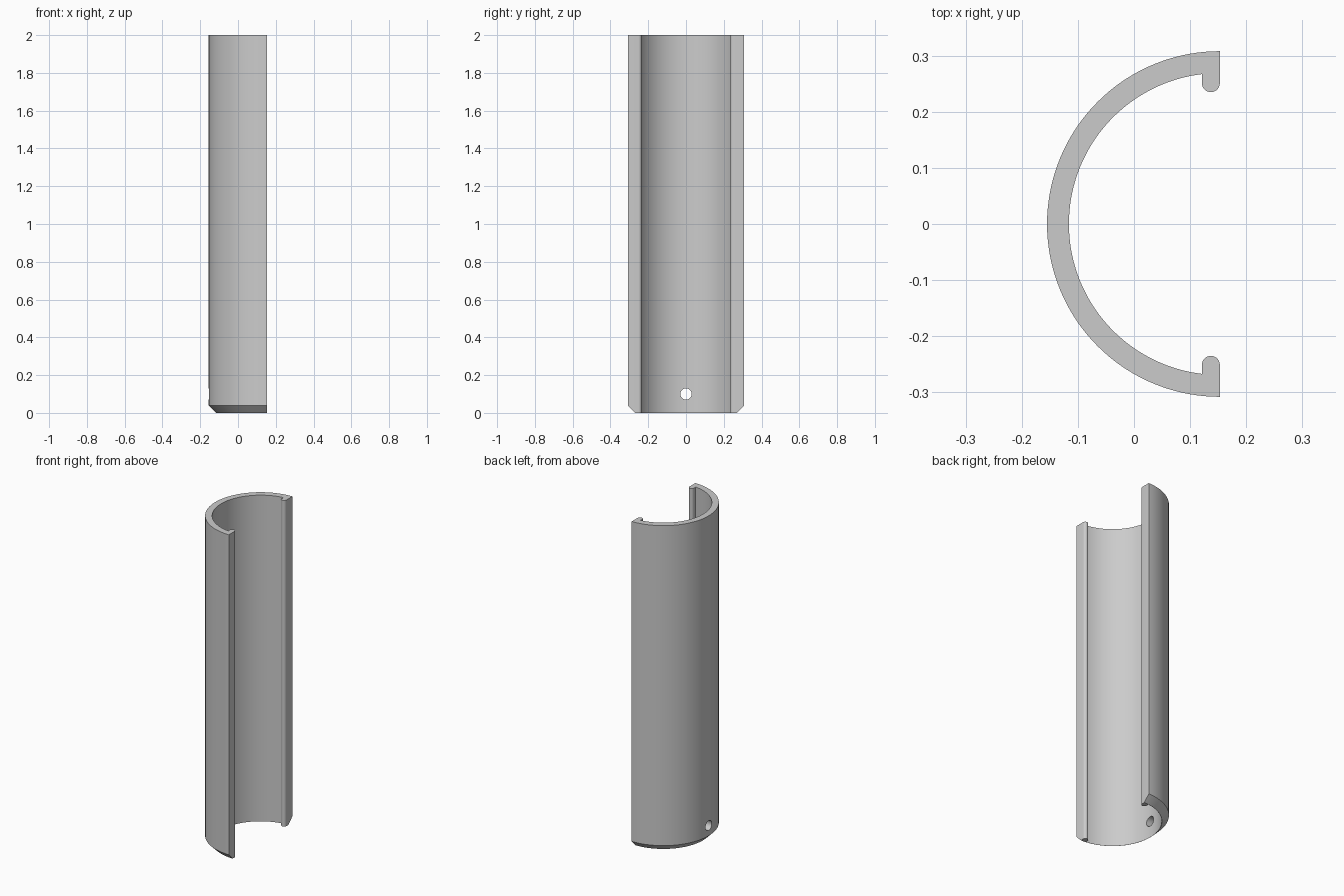
import bpy, bmesh, math

cube = bpy.data.objects.get("Cube")
if cube:
    bpy.data.objects.remove(cube, do_unlink=True)

EDGE = 0.153                 # x of the open edge and arc centre
OUTER, INNER = 0.308, 0.269  # shell radii
LIP = 0.016                  # half the lip thickness
LIP_Y = 0.251                # centre of the rounded lip tip
HEIGHT, CHAMFER = 2.0, 0.038


def arc(cx, cy, r, start, end, steps):
    angles = [start + (end - start) * i / steps for i in range(steps + 1)]
    return [(cx + r * math.cos(a), cy + r * math.sin(a)) for a in angles]


# Half-round cross-section with an inward lip at each end
outer = arc(EDGE, 0, OUTER, math.pi / 2, 3 * math.pi / 2, 72)
tapered = arc(EDGE, 0, OUTER - CHAMFER, math.pi / 2, 3 * math.pi / 2, 72)
lip = arc(EDGE - LIP, -LIP_Y, LIP, 0, math.pi, 12)
lean = math.asin(2 * LIP / INNER)
inner = arc(EDGE, 0, INNER, 3 * math.pi / 2 - lean, math.pi / 2 + lean, 72)
inside = lip + inner + [(x, -y) for x, y in reversed(lip)]

# Shell: chamfered foot, then a straight extrusion
bm = bmesh.new()
levels = [(tapered, 0), (outer, CHAMFER), (outer, HEIGHT)]
rings = [[bm.verts.new((x, y, z)) for x, y in rim + inside] for rim, z in levels]
for low, high in zip(rings, rings[1:]):
    for i in range(len(low)):
        j = (i + 1) % len(low)
        bm.faces.new((low[i], low[j], high[j], high[i]))
bm.faces.new(rings[0][::-1])
bm.faces.new(rings[-1])
bmesh.ops.recalc_face_normals(bm, faces=bm.faces)
mesh = bpy.data.meshes.new("channel_shell")
bm.to_mesh(mesh)
bm.free()
shell = bpy.data.objects.new("channel_shell", mesh)
bpy.context.collection.objects.link(shell)

# Plain grey material
grey = bpy.data.materials.new("light_grey")
grey.use_nodes = True
colour = (0.6, 0.6, 0.6, 1)
grey.diffuse_color = colour
for node in grey.node_tree.nodes:
    if node.type == 'BSDF_PRINCIPLED':
        node.inputs["Base Color"].default_value = colour
mesh.materials.append(grey)

# Round hole through the wall near the foot
bpy.ops.mesh.primitive_cylinder_add(vertices=32, radius=0.03, depth=0.2,
                                    location=(-0.13, 0, 0.1),
                                    rotation=(0, math.pi / 2, 0))
cutter = bpy.context.object
cutter.name = "hole_cutter"
cutter.data.materials.append(grey)
bpy.ops.object.select_all(action='DESELECT')
shell.select_set(True)
bpy.context.view_layer.objects.active = shell
cut = shell.modifiers.new("hole", 'BOOLEAN')
cut.operation = 'DIFFERENCE'
cut.solver = 'EXACT'
cut.object = cutter
bpy.ops.object.modifier_apply(modifier=cut.name)
bpy.data.objects.remove(cutter, do_unlink=True)
bpy.ops.object.shade_smooth_by_angle(angle=math.radians(30))
